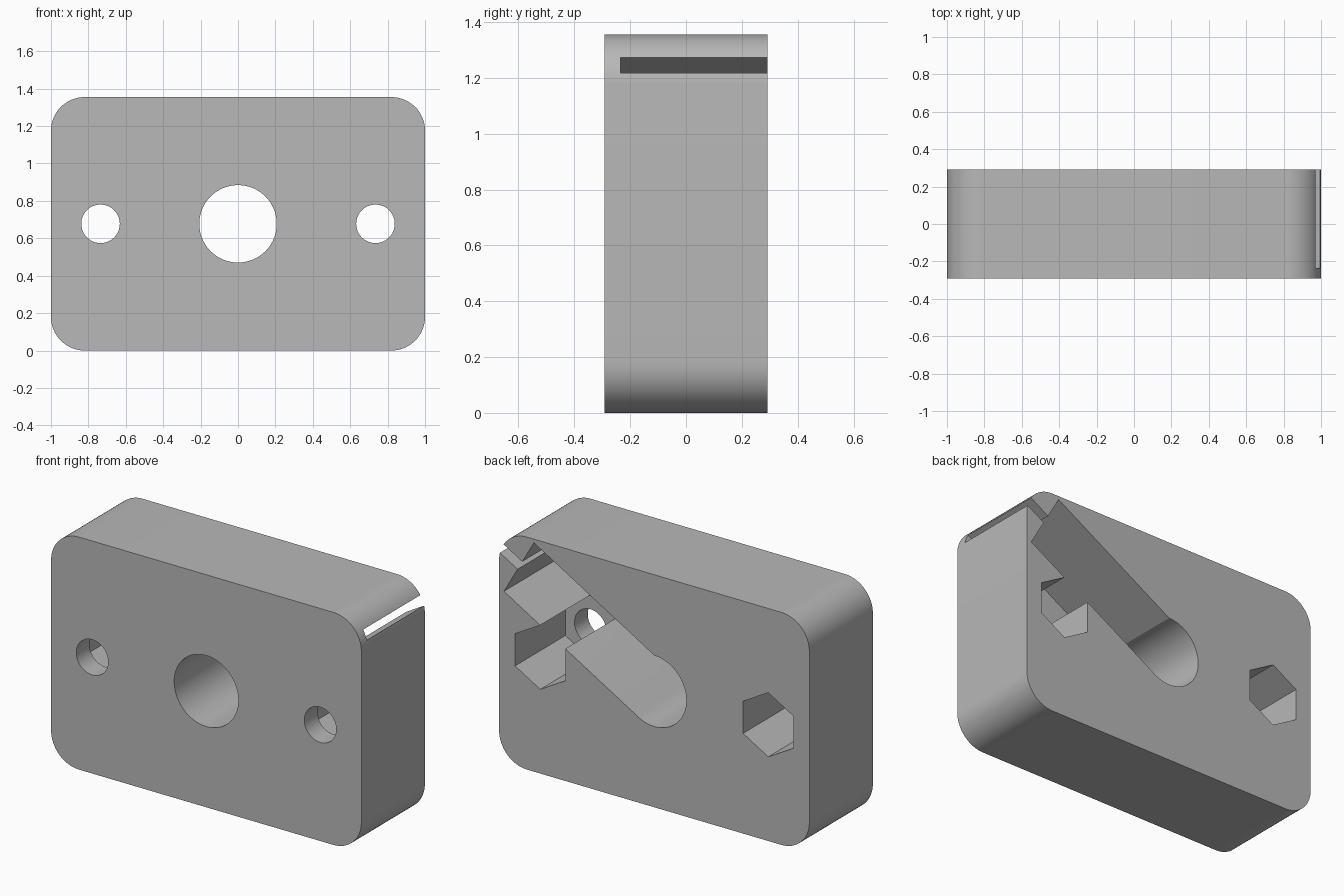
import bpy, bmesh
from math import pi, cos, sin, radians
from mathutils import Vector

cube = bpy.data.objects.get("Cube")
if cube:
    bpy.data.objects.remove(cube, do_unlink=True)

WIDTH, DEPTH, HEIGHT = 2.0, 0.585, 1.355
FRONT, BACK, MID = -DEPTH / 2, DEPTH / 2, HEIGHT / 2
OVER = 0.1          # how far cutters run past the surface
HOLE_X = 0.735
TILT = radians(30)  # direction of the cable channel

grey = bpy.data.materials.new("plain grey")
grey.use_nodes = True
grey.diffuse_color = (0.48, 0.48, 0.48, 1)
grey.node_tree.nodes["Principled BSDF"].inputs["Base Color"].default_value = (0.48, 0.48, 0.48, 1)


def prism(name, outline, y0, y1):
    """Extrude an (x, z) outline along y."""
    bm = bmesh.new()
    face = bm.faces.new([bm.verts.new((x, y0, z)) for x, z in outline])
    out = bmesh.ops.extrude_face_region(bm, geom=[face])
    moved = [v for v in out["geom"] if isinstance(v, bmesh.types.BMVert)]
    bmesh.ops.translate(bm, verts=moved, vec=Vector((0, y1 - y0, 0)))
    bmesh.ops.recalc_face_normals(bm, faces=bm.faces)
    mesh = bpy.data.meshes.new(name)
    bm.to_mesh(mesh)
    bm.free()
    mesh.materials.append(grey)
    obj = bpy.data.objects.new(name, mesh)
    bpy.context.collection.objects.link(obj)
    return obj


def arc(cx, cz, r, start, sweep, n):
    return [(cx + r * cos(start + sweep * i / n), cz + r * sin(start + sweep * i / n))
            for i in range(n + 1)]


def ring(cx, r, n, start=0):
    return arc(cx, MID, r, start, 2 * pi, n)[:-1]


def tilted_box(a0, a1, p0, p1):
    """Rectangle along the channel direction, measured from the centre hole."""
    c, s = cos(TILT), sin(TILT)
    return [(a * c - p * s, MID + a * s + p * c)
            for a, p in ((a0, p0), (a1, p0), (a1, p1), (a0, p1))]


# Rounded body
R = 0.18
corners = [(1, 1), (-1, 1), (-1, -1), (1, -1)]
outline = []
for i, (sx, sz) in enumerate(corners):
    outline += arc(sx * (WIDTH / 2 - R), MID + sz * (MID - R), R, i * pi / 2, pi / 2, 16)
body = prism("body", outline, FRONT, BACK)

# Through holes, hexagonal nut pockets, cable channel and its thin exit slot
cutters = [prism("centre_hole_cutter", ring(0, 0.207, 64), FRONT - OVER, BACK + OVER)]
for side, x in (("left", HOLE_X), ("right", -HOLE_X)):
    cutters.append(prism(side + "_bolt_hole_cutter", ring(x, 0.103, 48), FRONT - OVER, BACK + OVER))
    cutters.append(prism(side + "_nut_pocket_cutter", ring(x, 0.187, 6, pi / 2), -0.17, BACK + OVER))
cutters.append(prism("channel_cutter", tilted_box(0, 1.0, -0.206, 0.18), -0.235, BACK + OVER))
cutters.append(prism("slot_cutter", tilted_box(0.9, 1.4, -0.03, 0.03), -0.235, BACK + OVER))

bpy.context.view_layer.objects.active = body
for cutter in cutters:
    mod = body.modifiers.new(cutter.name, "BOOLEAN")
    mod.operation = "DIFFERENCE"
    mod.solver = "EXACT"
    mod.object = cutter
    bpy.ops.object.modifier_apply(modifier=mod.name)
    bpy.data.objects.remove(cutter, do_unlink=True)

# Smooth the curves, keep the edges crisp
bpy.ops.object.select_all(action="DESELECT")
body.select_set(True)
bpy.ops.object.shade_smooth_by_angle(angle=radians(25))
